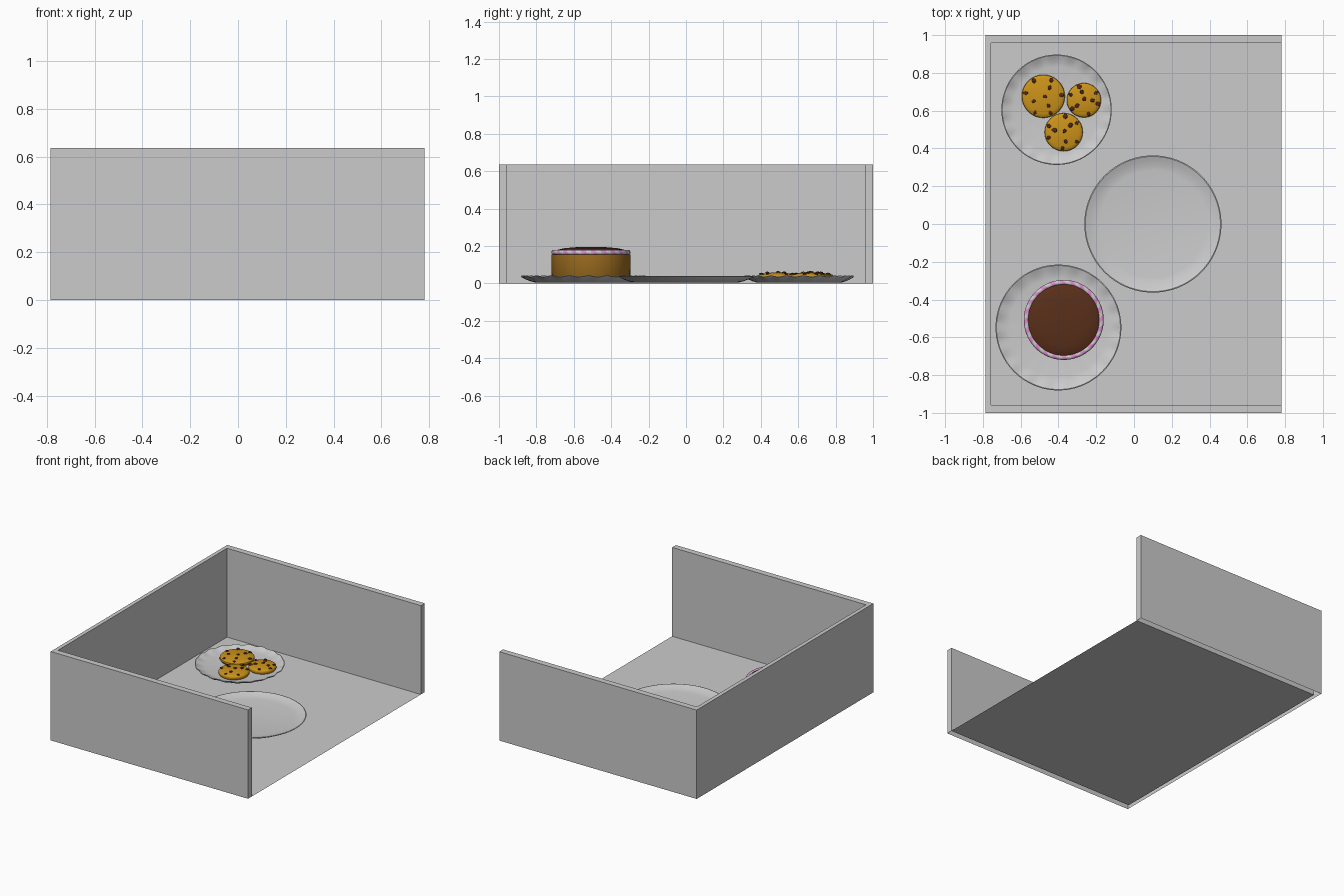
import bpy, bmesh, random
from math import sin, cos, pi, tau
from mathutils import Matrix, Euler

if "Cube" in bpy.data.objects:
    bpy.data.objects.remove(bpy.data.objects["Cube"])

random.seed(4)


def material(name, color):
    m = bpy.data.materials.new(name)
    m.diffuse_color = (*color, 1)
    m.use_nodes = True
    m.node_tree.nodes["Principled BSDF"].inputs["Base Color"].default_value = m.diffuse_color
    return m


WHITE = material("porcelain", (0.60, 0.60, 0.60))
BISCUIT = material("biscuit", (0.60, 0.29, 0.01))
SPONGE = material("sponge", (0.35, 0.16, 0.015))
CHOC = material("chocolate", (0.10, 0.028, 0.01))
PINK = material("pink_icing", (0.75, 0.25, 0.62))


def finish(name, bm, mats=(), loc=(0, 0, 0), smooth=True):
    bmesh.ops.recalc_face_normals(bm, faces=bm.faces)
    me = bpy.data.meshes.new(name)
    bm.to_mesh(me)
    bm.free()
    for m in mats:
        me.materials.append(m)
    ob = bpy.data.objects.new(name, me)
    bpy.context.collection.objects.link(ob)
    ob.location = loc
    if smooth:
        bpy.context.view_layer.objects.active = ob
        bpy.ops.object.select_all(action='DESELECT')
        ob.select_set(True)
        bpy.ops.object.shade_smooth_by_angle(angle=pi / 5)
    return ob


def lathe(name, profile, mat, loc, seg=64, wave=None):
    """Spin (radius, z) points; the first and last lie on the axis."""
    bm = bmesh.new()
    rings = []
    for r, z in profile:
        if r == 0:
            rings.append([bm.verts.new((0, 0, z))] * seg)
            continue
        ring = []
        for i in range(seg):
            a = tau * i / seg
            dz = wave(r, a) if wave else 0
            ring.append(bm.verts.new((r * cos(a), r * sin(a), z + dz)))
        rings.append(ring)
    for a, b in zip(rings, rings[1:]):
        for i in range(seg):
            j = (i + 1) % seg
            quad = list(dict.fromkeys((a[i], a[j], b[j], b[i])))
            bm.faces.new(quad)
    return finish(name, bm, [mat], loc)


# Display tray: floor plus a U-shaped wall, hollow underneath and open at +x
bm = bmesh.new()
H = 0.637
outer = [(0.78, -1), (-0.785, -1), (-0.785, 1), (0.78, 1)]
inner = [(0.78, -0.957), (-0.757, -0.957), (-0.757, 0.957), (0.78, 0.957)]
ob_, ot = [[bm.verts.new((x, y, z)) for x, y in outer] for z in (0, H)]
ib, it = [[bm.verts.new((x, y, z)) for x, y in inner] for z in (0, H)]
bm.faces.new(ib)
for i in range(3):
    bm.faces.new((ob_[i], ob_[i + 1], ot[i + 1], ot[i]))
    bm.faces.new((ot[i], ot[i + 1], it[i + 1], it[i]))
    bm.faces.new((it[i], it[i + 1], ib[i + 1], ib[i]))
for i in (0, 3):
    bm.faces.new((ob_[i], ot[i], it[i], ib[i]))
finish("display_tray", bm, smooth=False)


# Plates: shallow dishes, two with a fluted rim
def plate(name, x, y, r, flutes):
    def wave(rad, a):
        t = max(0, (rad / r - 0.82) / 0.18)
        return 0.004 * t * sin(flutes * a) if flutes else 0
    prof = [(0, 0.004), (0.76, 0.004), (0.84, 0.011), (0.92, 0.022), (0.99, 0.035),
            (1, 0.038), (0.985, 0.040), (0.92, 0.031), (0.85, 0.024),
            (0.78, 0.020), (0, 0.020)]
    lathe(name, [(r * f, z) for f, z in prof], WHITE, (x, y, 0), 120, wave)


plate("cookie_plate", -0.41, 0.605, 0.292, 20)
plate("empty_plate", 0.10, 0.0, 0.363, 0)
plate("cake_plate", -0.40, -0.548, 0.333, 20)

# Cake: sponge, chocolate dome and twisted icing rope
CX, CY = -0.372, -0.508
lathe("cake_sponge", [(0, 0.02), (0.203, 0.02), (0.21, 0.03), (0.211, 0.155), (0, 0.155)],
      SPONGE, (CX, CY, 0))
lathe("cake_topping", [(0, 0.15), (0.195, 0.15), (0.193, 0.172), (0.175, 0.181),
                       (0.14, 0.189), (0.08, 0.194), (0, 0.195)], CHOC, (CX, CY, 0))
bm = bmesh.new()
U, V, STRIPES = 192, 12, 24
grid = []
for i in range(U):
    a = tau * i / U
    row = []
    for j in range(V):
        b = tau * j / V
        r = 0.198 + 0.0135 * cos(b)
        row.append(bm.verts.new((r * cos(a), r * sin(a), 0.166 + 0.0135 * sin(b))))
    grid.append(row)
for i in range(U):
    for j in range(V):
        k, m = (i + 1) % U, (j + 1) % V
        f = bm.faces.new((grid[i][j], grid[k][j], grid[k][m], grid[i][m]))
        f.material_index = int(((i / U * STRIPES + j / V) % 1) < 0.5)
finish("icing_rope", bm, [WHITE, PINK], (CX, CY, 0))


# Cookies: low domes with chocolate chips scattered in rings
def dome_z(t):
    return 0.046 + 0.013 * (1 - t * t)


def cookie(n, x, y, r, turn):
    prof = [(0, 0.02), (0.94 * r, 0.02), (r, 0.032), (0.985 * r, 0.042)]
    prof += [(r * t, dome_z(t)) for t in (0.93, 0.8, 0.6, 0.4, 0.2)] + [(0, dome_z(0))]
    lathe(f"cookie_{n}", prof, BISCUIT, (x, y, 0), 48)
    bm = bmesh.new()
    for count, t in ((1, 0.08), (3, 0.5), (6, 0.84)):
        for i in range(count):
            a = turn + tau * (i + random.uniform(-0.2, 0.2)) / count + 2 * t
            s = random.uniform(0.012, 0.017)
            mat = (Matrix.Translation((r * t * cos(a), r * t * sin(a), dome_z(t) + 0.001))
                   @ Euler((random.uniform(-.3, .3), random.uniform(-.3, .3), a)).to_matrix().to_4x4()
                   @ Matrix.Diagonal((s, s * 0.8, 0.007, 1)))
            bmesh.ops.create_icosphere(bm, subdivisions=1, radius=1, matrix=mat)
    finish(f"chocolate_chips_{n}", bm, [CHOC], (x, y, 0), smooth=False)


cookie(1, -0.48, 0.676, 0.114, 0.3)
cookie(2, -0.265, 0.655, 0.091, 1.1)
cookie(3, -0.372, 0.486, 0.101, 2.0)
